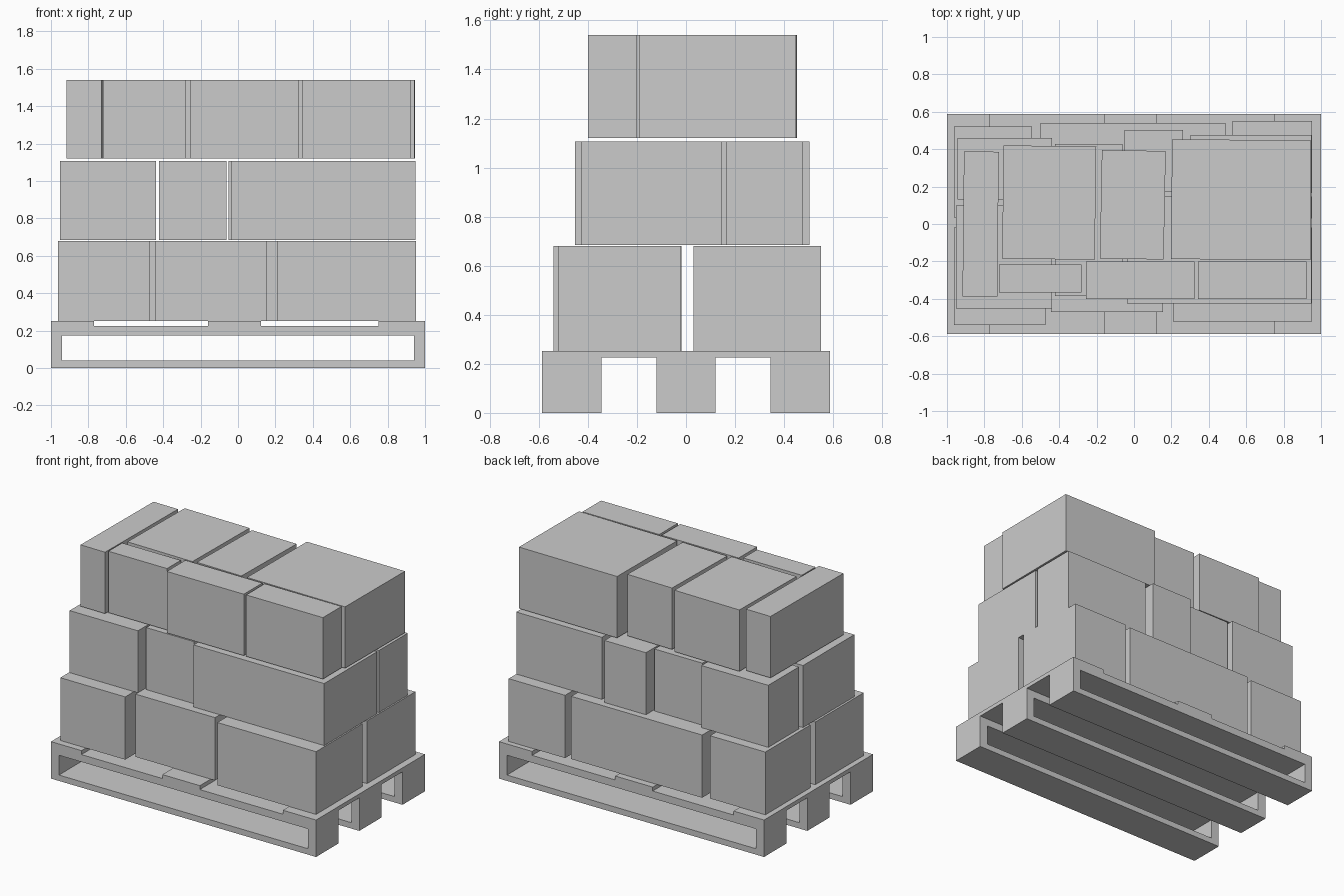
import bpy, bmesh, math

if "Cube" in bpy.data.objects:
    bpy.data.objects.remove(bpy.data.objects["Cube"])


def box(name, x0, x1, y0, y1, z0, z1, turn=0.0):
    sx, sy, sz = x1 - x0, y1 - y0, z1 - z0
    bm = bmesh.new()
    bmesh.ops.create_cube(bm, size=1)
    bmesh.ops.scale(bm, vec=(sx, sy, sz), verts=bm.verts)
    me = bpy.data.meshes.new(name)
    bm.to_mesh(me)
    bm.free()
    ob = bpy.data.objects.new(name, me)
    ob.location = ((x0 + x1) / 2, (y0 + y1) / 2, (z0 + z1) / 2)
    ob.rotation_euler.z = math.radians(turn)
    bpy.context.collection.objects.link(ob)
    return ob


def runner(name, y0, y1):
    # Rectangular tube: outer and inner loops joined, open along y
    outer = [(-1, 0), (1, 0), (1, 0.225), (-1, 0.225)]
    inner = [(-0.94, 0.04), (0.94, 0.04), (0.94, 0.175), (-0.94, 0.175)]
    bm = bmesh.new()
    of, inf, ob_, inb = [[bm.verts.new((x, y, z)) for x, z in loop]
                         for y in (y0, y1) for loop in (outer, inner)]
    for i in range(4):
        j = (i + 1) % 4
        for a, b in ((of, inf), (inf, inb), (inb, ob_), (ob_, of)):
            bm.faces.new((a[i], a[j], b[j], b[i]))
    bmesh.ops.recalc_face_normals(bm, faces=bm.faces)
    me = bpy.data.meshes.new(name)
    bm.to_mesh(me)
    bm.free()
    bpy.context.collection.objects.link(bpy.data.objects.new(name, me))


# Pallet: three hollow runners and three deck boards
for name, y0, y1 in (("front", -0.587, -0.345), ("middle", -0.121, 0.121), ("back", 0.345, 0.587)):
    runner("pallet_runner_" + name, y0, y1)
for name, x0, x1 in (("left", -1, -0.77), ("middle", -0.16, 0.123), ("right", 0.75, 1)):
    box("pallet_board_" + name, x0, x1, -0.587, 0.587, 0.225, 0.252)

# Cartons per layer: x0, x1, y0, y1, turn in degrees
layers = {
    "bottom": (0.252, 0.68, [
        (-0.963, -0.473, -0.54, -0.018, 0),
        (-0.445, 0.156, -0.47, -0.02, 0),
        (0.208, 0.953, -0.52, -0.02, 0),
        (-0.963, -0.545, 0.035, 0.52, 0),
        (-0.5, 0.488, 0.033, 0.54, 0),
        (0.527, 0.953, 0.03, 0.55, 0)]),
    "middle": (0.684, 1.107, [
        (-0.953, -0.438, -0.453, 0.1, 0),
        (-0.943, -0.438, 0.13, 0.46, 0),
        (-0.423, -0.062, -0.385, 0.428, 0),
        (-0.038, 0.948, -0.425, 0.146, 0),
        (-0.05, 0.263, 0.17, 0.503, 0),
        (0.302, 0.948, 0.165, 0.475, 0)]),
    "top": (1.121, 1.54, [
        (-0.913, -0.727, -0.388, 0.387, -0.6),
        (-0.701, -0.206, -0.188, 0.417, -0.8),
        (-0.177, 0.164, -0.187, 0.393, -1.1),
        (0.201, 0.945, -0.19, 0.45, -0.4),
        (-0.722, -0.28, -0.365, -0.217, 0),
        (-0.257, 0.324, -0.4, -0.2, 0),
        (0.342, 0.921, -0.4, -0.2, 0)]),
}
for layer, (z0, z1, cartons) in layers.items():
    for i, (x0, x1, y0, y1, turn) in enumerate(cartons, 1):
        box(f"{layer}_carton_{i}", x0, x1, y0, y1, z0, z1, turn)
